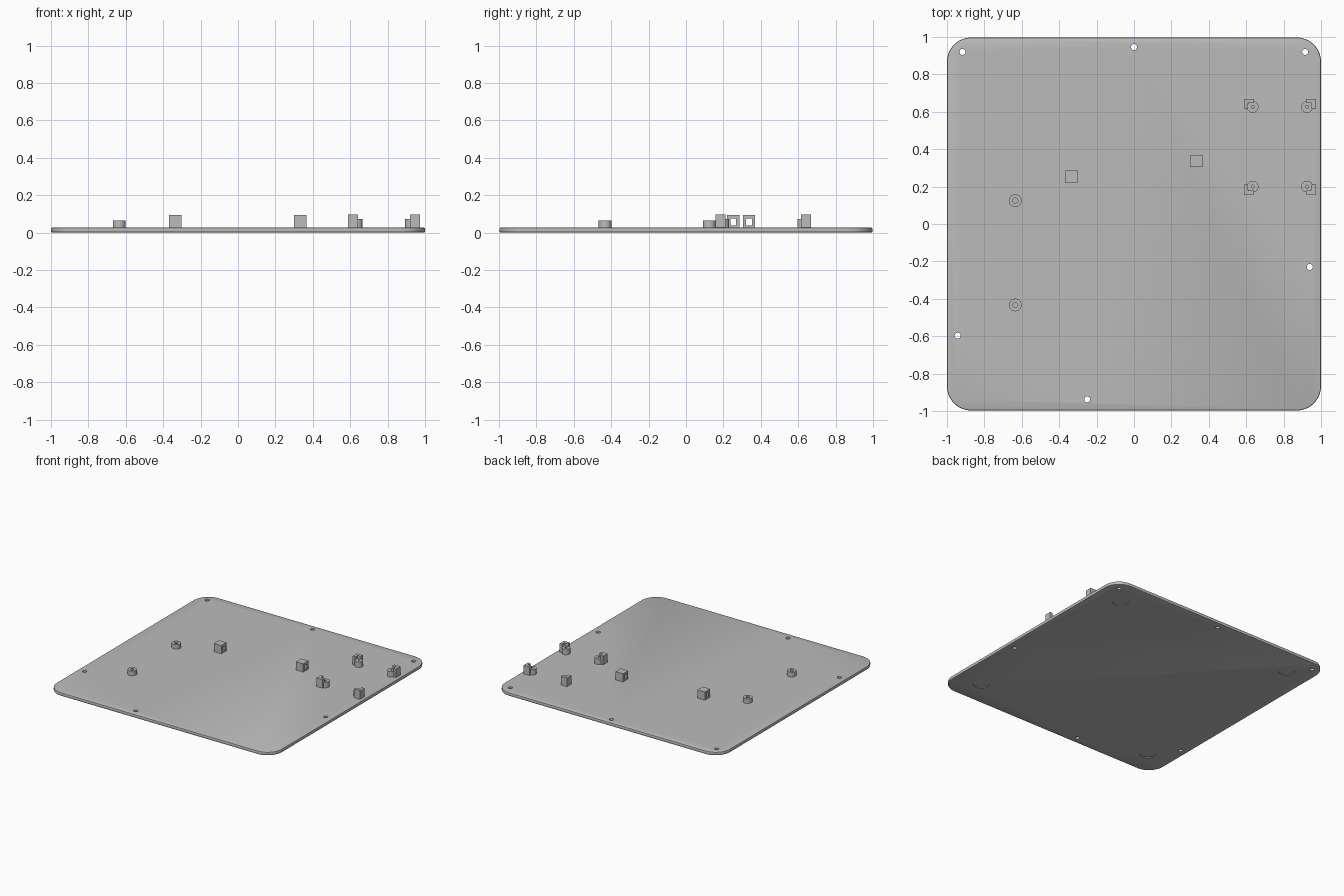
import bpy, bmesh, math
from mathutils import Matrix, Vector

cube = bpy.data.objects.get("Cube")
if cube:
    bpy.data.objects.remove(cube, do_unlink=True)

grey = bpy.data.materials.new("plain_grey")
grey.use_nodes = True
COLOUR = (0.5, 0.5, 0.5, 1)
grey.diffuse_color = COLOUR
grey.node_tree.nodes["Principled BSDF"].inputs["Base Color"].default_value = COLOUR

TOP = 0.027  # plate thickness
SINK = 0.002  # overlap of raised parts with the plate


def finish(name, bm, smooth=False):
    bmesh.ops.recalc_face_normals(bm, faces=bm.faces)
    mesh = bpy.data.meshes.new(name)
    bm.to_mesh(mesh)
    bm.free()
    mesh.materials.append(grey)
    obj = bpy.data.objects.new(name, mesh)
    bpy.context.collection.objects.link(obj)
    if smooth:
        activate(obj)
        bpy.ops.object.shade_smooth_by_angle(angle=math.radians(30))
    return obj


def activate(obj):
    bpy.ops.object.select_all(action='DESELECT')
    obj.select_set(True)
    bpy.context.view_layer.objects.active = obj


def cut(obj, cutter):
    mod = obj.modifiers.new("cut", 'BOOLEAN')
    mod.object = cutter
    mod.operation = 'DIFFERENCE'
    mod.solver = 'EXACT'
    activate(obj)
    bpy.ops.object.modifier_apply(modifier=mod.name)
    bpy.data.objects.remove(cutter, do_unlink=True)


def add_cylinder(bm, x, y, radius, z0, z1, sides=32):
    bmesh.ops.create_cone(bm, cap_ends=True, segments=sides, radius1=radius,
                          radius2=radius, depth=z1 - z0,
                          matrix=Matrix.Translation((x, y, (z0 + z1) / 2)))


def prism(points, z0, z1):
    bm = bmesh.new()
    face = bm.faces.new([bm.verts.new((x, y, z0)) for x, y in points])
    out = bmesh.ops.extrude_face_region(bm, geom=[face])
    verts = [v for v in out["geom"] if isinstance(v, bmesh.types.BMVert)]
    bmesh.ops.translate(bm, verts=verts, vec=(0, 0, z1 - z0))
    return bm


def box(x, y, z0, z1, sx, sy):
    bm = bmesh.new()
    bmesh.ops.create_cube(bm, size=1)
    bmesh.ops.scale(bm, verts=bm.verts, vec=(sx, sy, z1 - z0))
    bmesh.ops.translate(bm, verts=bm.verts, vec=(x, y, (z0 + z1) / 2))
    return bm


def hollow_post(name, x, y, outer, inner, height):
    # revolved wall, open in the middle down to the plate
    bm = bmesh.new()
    low = TOP - SINK
    profile = [(inner, low), (outer, low), (outer, height), (inner, height)]
    verts = [bm.verts.new((x + r, y, z)) for r, z in profile]
    edges = [bm.edges.new((verts[i], verts[(i + 1) % 4])) for i in range(4)]
    bmesh.ops.spin(bm, geom=verts + edges, cent=(x, y, 0), axis=(0, 0, 1),
                   angle=math.tau, steps=32, use_merge=True)
    bmesh.ops.remove_doubles(bm, verts=bm.verts, dist=0.00001)
    return finish(name, bm, True)


# Base plate with rounded corners and softened rims
RADIUS, STEPS = 0.13, 12
outline = []
for quarter, (sx, sy) in enumerate([(1, 1), (-1, 1), (-1, -1), (1, -1)]):
    for i in range(STEPS + 1):
        a = math.pi / 2 * (quarter + i / STEPS)
        outline.append((sx * (1 - RADIUS) + RADIUS * math.cos(a),
                        sy * (0.997 - RADIUS) + RADIUS * math.sin(a)))
bm = prism(outline, 0, TOP)
rims = [e for e in bm.edges if abs(e.verts[0].co.z - e.verts[1].co.z) < 0.001]
bmesh.ops.bevel(bm, geom=rims, offset=0.007, segments=2, profile=0.5,
                affect='EDGES')
plate = finish("base_plate", bm)

# Screw holes through the plate and shallow round foot recesses below
bm = bmesh.new()
for x, y in [(-0.917, 0.92), (0, 0.946), (0.915, 0.92),
             (0.94, -0.23), (-0.943, -0.597), (-0.25, -0.938)]:
    add_cylinder(bm, x, y, 0.016, -0.05, 0.1, 24)
for sx in (-1, 1):
    for sy in (-1, 1):
        add_cylinder(bm, sx * 0.79, sy * 0.785, 0.06, -0.05, 0.005, 40)
cut(plate, finish("plate_cutter", bm))
activate(plate)
bpy.ops.object.shade_smooth_by_angle(angle=math.radians(30))

# Wide posts on the right side
for name, y in [("back_post", 0.125), ("front_post", -0.433)]:
    hollow_post(name, -0.635, y, 0.034, 0.014, 0.064)

# Cable loops with a window running side to side
for name, x, y in [("right_cable_loop", -0.335, 0.253),
                   ("left_cable_loop", 0.333, 0.337)]:
    loop = finish(name, box(x, y, TOP - SINK, 0.093, 0.066, 0.066))
    cut(loop, finish("window_cutter", box(x, y, 0.038, 0.075, 0.1, 0.03)))

# Board mount: four standoffs, each with an L-shaped corner bracket
CX, CY = 0.78, 0.413
OX, OY, ARM, WALL = 0.193, 0.256, 0.054, 0.023
for sx, side in [(-1, "right"), (1, "left")]:
    for sy, end in [(-1, "front"), (1, "back")]:
        hollow_post(f"{end}_{side}_standoff", CX + sx * 0.145, CY + sy * 0.213,
                    0.031, 0.008, 0.072)
        corner = [(OX, OY), (OX - ARM, OY), (OX - ARM, OY - WALL),
                  (OX - WALL, OY - WALL), (OX - WALL, OY - ARM), (OX, OY - ARM)]
        points = [(CX + sx * x, CY + sy * y) for x, y in corner]
        finish(f"{end}_{side}_corner_bracket", prism(points, TOP - SINK, 0.096))
